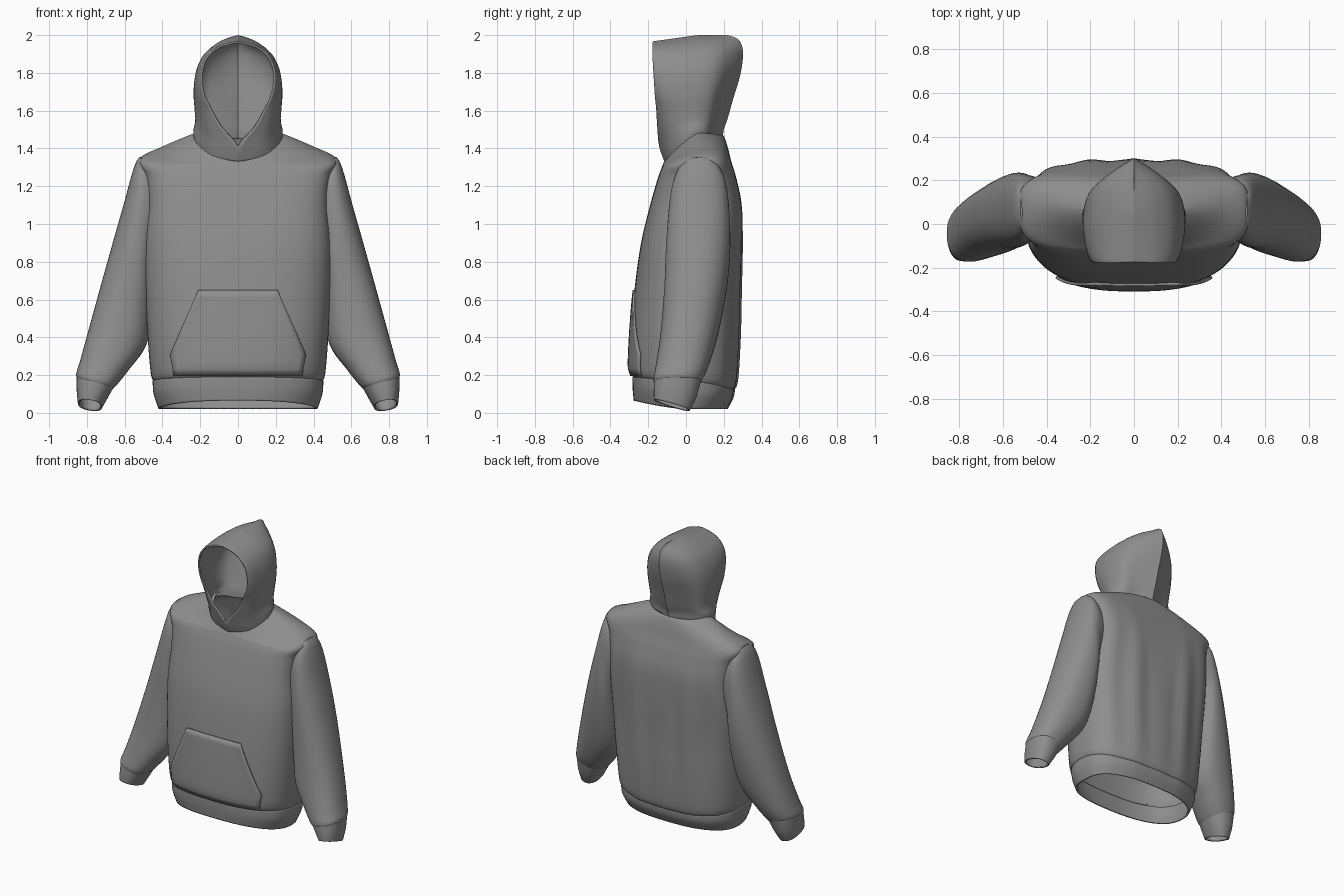
import bpy, bmesh, math
from mathutils import Vector
from mathutils.bvhtree import BVHTree

if "Cube" in bpy.data.objects:
    bpy.data.objects.remove(bpy.data.objects["Cube"])

fabric = bpy.data.materials.new("grey fabric")
fabric.diffuse_color = (0.27, 0.27, 0.27, 1)
fabric.use_nodes = True
fabric.node_tree.nodes["Principled BSDF"].inputs["Base Color"].default_value = fabric.diffuse_color


def smooth_rows(rows, steps=5):
    """Catmull-Rom interpolation between rows of numbers."""
    out = []
    n = len(rows)
    for i in range(n - 1):
        a, b, c, d = rows[max(i - 1, 0)], rows[i], rows[i + 1], rows[min(i + 2, n - 1)]
        for k in range(steps):
            t = k / steps
            out.append([0.5 * (2 * q + (r - p) * t + (2 * p - 5 * q + 4 * r - s) * t * t
                               + (3 * q - p - 3 * r + s) * t ** 3)
                        for p, q, r, s in zip(a, b, c, d)])
    out.append(list(rows[-1]))
    return out


def power(v, n):
    return math.copysign(abs(v) ** (2 / n), v)


def loft(name, rings, closed=True, thick=0.0, mirror=False, inside=None):
    """Skin a list of point rings into one smooth cloth part."""
    bm = bmesh.new()
    grid = [[bm.verts.new(p) for p in r] for r in rings]
    m = len(grid[0])
    for r0, r1 in zip(grid, grid[1:]):
        for j in range(m if closed else m - 1):
            k = (j + 1) % m
            bm.faces.new((r0[j], r0[k], r1[k], r1[j]))
    bmesh.ops.remove_doubles(bm, verts=bm.verts, dist=0.0005)
    bmesh.ops.recalc_face_normals(bm, faces=bm.faces)
    ref = Vector(inside) if inside else sum((v.co for v in bm.verts), Vector()) / len(bm.verts)
    bm.normal_update()
    if sum(f.normal.dot(f.calc_center_median() - ref) * f.calc_area() for f in bm.faces) < 0:
        bmesh.ops.reverse_faces(bm, faces=bm.faces)
    bm.normal_update()
    tree = BVHTree.FromBMesh(bm)
    me = bpy.data.meshes.new(name)
    bm.to_mesh(me)
    bm.free()
    me.materials.append(fabric)
    ob = bpy.data.objects.new(name, me)
    bpy.context.collection.objects.link(ob)
    bpy.ops.object.select_all(action='DESELECT')
    ob.select_set(True)
    bpy.context.view_layer.objects.active = ob
    bpy.ops.object.shade_smooth_by_angle(angle=math.radians(40))
    if mirror:
        mod = ob.modifiers.new("mirror", 'MIRROR')
        mod.use_mirror_merge = False
    if thick:
        mod = ob.modifiers.new("thickness", 'SOLIDIFY')
        mod.thickness = thick
        mod.offset = -1
    return tree


def body_ring(row, count=80):
    """Row: half width, front y, side y, back y, front z, side z, back z, squareness."""
    hw, yf, yc, yb, zf, zs, zb, n = row
    pts = []
    for i in range(count):
        t = 2 * math.pi * i / count
        c, s = power(math.cos(t), n), power(math.sin(t), n)
        y = yc + s * ((yb - yc) if s > 0 else (yc - yf))
        z = zs + ((zb if s > 0 else zf) - zs) * abs(s) ** 1.5
        # soft hanging folds in the back
        if s > 0:
            y += 0.009 * math.cos(c * 15) * s * max(0, math.sin(math.pi * min(1, z / 1.35)))
        pts.append((hw * c, y, z))
    return pts


def sleeve_ring(row, count=40):
    """Row: outer x, outer z, inner x, inner z, front y, back y, tilt to the back."""
    xo, zo, xi, zi, yf, yb, tilt = row
    pts = []
    for i in range(count):
        t = 2 * math.pi * i / count
        c, s = power(math.cos(t), 2.3), power(math.sin(t), 2.3)
        pts.append(((xo + xi) / 2 + (xo - xi) / 2 * c, (yf + yb) / 2 + (yb - yf) / 2 * s,
                    (zo + zi) / 2 + (zo - zi) / 2 * c - tilt * s))
    return pts


# torso, from hem seam up to neckline
torso = [
    (.445, -.275, 0, .25, .185, .165, .12, 2.6),
    (.462, -.298, 0, .272, .23, .21, .17, 2.6),
    (.478, -.293, 0, .283, .40, .40, .40, 2.7),
    (.492, -.273, .01, .287, .65, .65, .65, 2.8),
    (.497, -.238, .03, .293, .90, .90, .90, 3.1),
    (.480, -.190, .05, .290, 1.10, 1.10, 1.10, 3.7),
    (.492, -.150, .06, .265, 1.24, 1.25, 1.24, 4),
    (.522, -.128, .08, .240, 1.30, 1.345, 1.33, 3.6),
    (.400, -.120, .09, .220, 1.32, 1.41, 1.41, 2.6),
    (.238, -.113, .07, .200, 1.332, 1.478, 1.465, 2.0),
    (.210, -.095, .07, .180, 1.335, 1.48, 1.465, 2.0),
]
body = loft("torso", [body_ring(r) for r in smooth_rows(torso)], inside=(0, 0, .7))

# ribbed hem band
hem = [(.452, -.284, 0, .257, .19, .17, .125, 2.6),
       (.447, -.283, 0, .25, .13, .10, .08, 2.6),
       (.42, -.277, 0, .22, .065, .02, .02, 2.5)]
loft("hem_band", [body_ring(r) for r in smooth_rows(hem)], thick=.012)

# sleeves
sleeve = [(.47, 1.335, .40, .90, -.06, .21, 0),
          (.535, 1.338, .44, .84, -.085, .225, 0),
          (.612, 1.08, .45, .70, -.105, .235, 0),
          (.697, .78, .455, .54, -.115, .215, 0),
          (.780, .48, .485, .36, -.135, .17, 0),
          (.835, .28, .58, .225, -.16, .12, 0),
          (.857, .205, .64, .15, -.172, .085, 0),
          (.848, .18, .66, .13, -.162, .07, 0)]
loft("sleeves", [sleeve_ring(r) for r in smooth_rows(sleeve)], mirror=True)

# cuffs
cuff = [(.854, .195, .65, .15, -.168, .08, 0),
        (.854, .12, .69, .08, -.171, .055, .015),
        (.848, .05, .72, .03, -.17, .02, .028)]
loft("cuffs", [sleeve_ring(r) for r in smooth_rows(cuff)], thick=.01, mirror=True)

# hood: half width, opening half width, front y, back y, height, front drop
hood = [(.228, 0, -.112, .195, 1.45, .125),
        (.234, 0, -.142, .20, 1.50, .09),
        (.226, .085, -.152, .218, 1.55, .04),
        (.230, .145, -.158, .235, 1.61, 0),
        (.235, .18, -.165, .255, 1.68, 0),
        (.231, .195, -.17, .28, 1.76, 0),
        (.212, .187, -.175, .297, 1.84, 0),
        (.172, .155, -.178, .302, 1.91, .01),
        (.110, .103, -.178, .29, 1.96, .02),
        (.055, .05, -.177, .265, 1.985, .028),
        (0, 0, -.175, .22, 2.0, .033)]


def hood_ring(row):
    hw, op, yf, yb, z, drop = row
    hw, op = max(hw, 0), max(op, 0)
    half = [(0, yb), (.45 * hw, yb - .055), (.88 * hw, yb * .45 + .02), (hw, .01),
            (hw * .62 + op * .38, yf * .7), (op, yf)]
    half = smooth_rows(half, 4)
    pts = []
    for x, y in half:
        f = max(0, min(1, (.06 - y) / (.06 - yf)))
        pts.append((max(x, 0), y, z - drop * f))
    return [(-x, y, h) for x, y, h in reversed(pts[1:])] + pts


loft("hood", [hood_ring(r) for r in smooth_rows(hood, 4)], closed=False, thick=.01,
     inside=(0, .05, 1.7))

# kangaroo pocket laid over the torso front
pocket = []
for i in range(13):
    z = .195 + (.65 - .195) * i / 12
    w = .34 + (z - .195) * .02 / .115 if z < .31 else .36 - (z - .31) * .15 / .34
    row = []
    for j in range(25):
        u = j / 12 - 1
        hit = body.ray_cast(Vector((u * w, -1, z)), Vector((0, 1, 0)))[0]
        row.append((u * w, (hit.y if hit else -.25) - .010 - .008 * u ** 6, z))
    pocket.append(row)
loft("front_pocket", pocket, closed=False, thick=.012, inside=(0, .3, .4))
